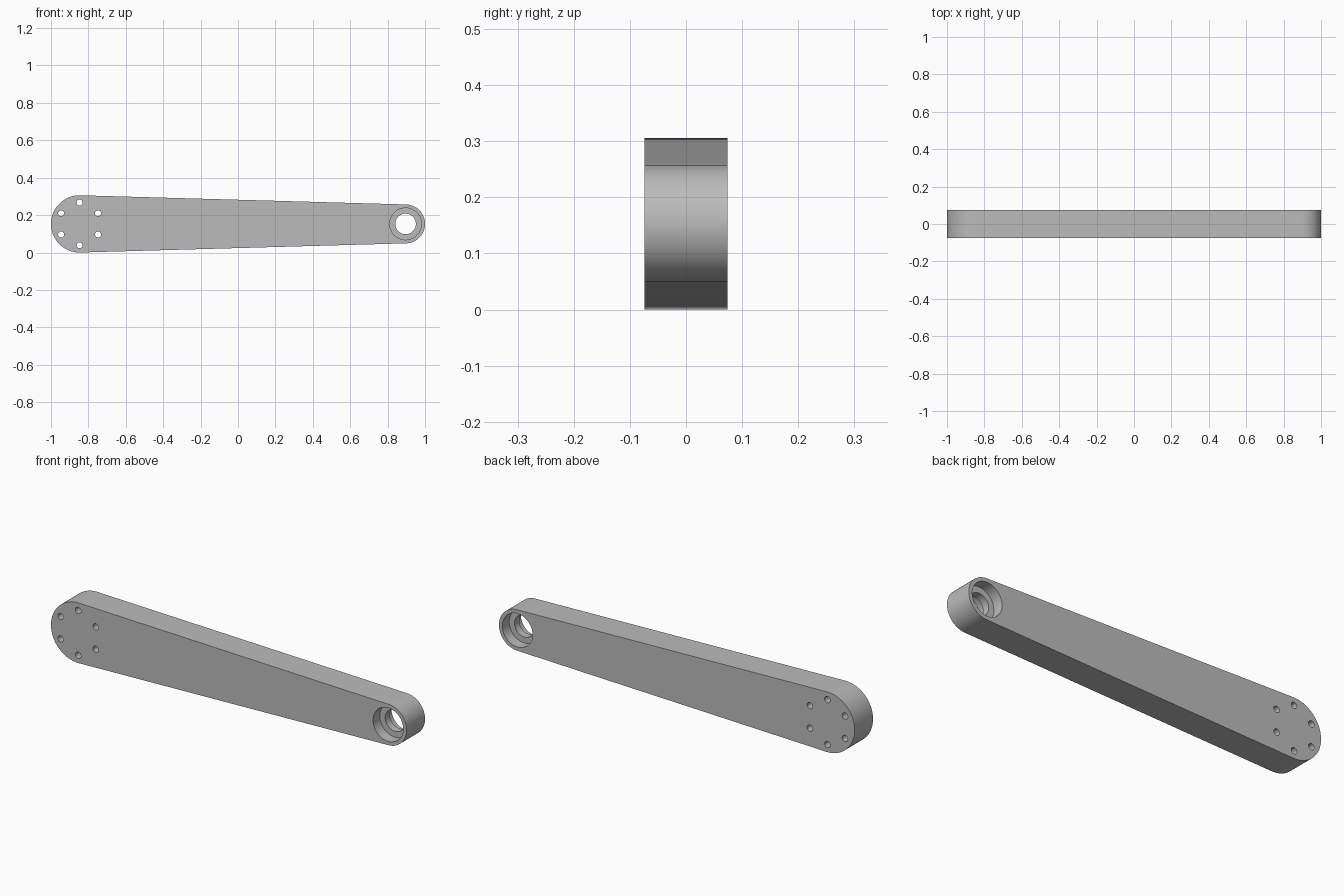
import bpy
import bmesh
from math import cos, sin, pi, radians

if "Cube" in bpy.data.objects:
    bpy.data.objects.remove(bpy.data.objects["Cube"])

HALF = 0.074            # half thickness of the arm
MID_Z = 0.153           # height of the centre line
BIG_X, BIG_R = -0.847, 0.153
SMALL_X, SMALL_R = 0.896, 0.104
POCKET_R, BORE_R, POCKET_DEPTH = 0.085, 0.055, 0.055
BOLT_RING, BOLT_R = 0.114, 0.016

grey = bpy.data.materials.new("plain_grey")
grey.use_nodes = True
colour = (0.5, 0.5, 0.5, 1)
grey.diffuse_color = colour
grey.node_tree.nodes["Principled BSDF"].inputs["Base Color"].default_value = colour


def arc(x, r, start, end, steps):
    """Points along an arc in the xz plane, from start to end angle."""
    angles = [start + (end - start) * i / steps for i in range(steps + 1)]
    return [(x + r * cos(a), MID_Z + r * sin(a)) for a in angles]


def extrude_outline(name, outline, y0, y1):
    """Prism of an xz outline between two depths."""
    bm = bmesh.new()
    face = bm.faces.new([bm.verts.new((x, y0, z)) for x, z in outline])
    new = bmesh.ops.extrude_face_region(bm, geom=[face])["geom"]
    moved = [v for v in new if isinstance(v, bmesh.types.BMVert)]
    bmesh.ops.translate(bm, vec=(0, y1 - y0, 0), verts=moved)
    bmesh.ops.recalc_face_normals(bm, faces=bm.faces)
    mesh = bpy.data.meshes.new(name)
    bm.to_mesh(mesh)
    bm.free()
    mesh.materials.append(grey)
    obj = bpy.data.objects.new(name, mesh)
    bpy.context.collection.objects.link(obj)
    return obj


def drill(obj, x, z, r, y0, y1, sides):
    """Cut a round hole through part of the thickness."""
    circle = [(x + r * cos(2 * pi * i / sides), z + r * sin(2 * pi * i / sides))
              for i in range(sides)]
    cutter = extrude_outline("hole_cutter", circle, y0, y1)
    cutter.hide_render = True
    mod = obj.modifiers.new("hole", "BOOLEAN")
    mod.operation = "DIFFERENCE"
    mod.solver = "EXACT"
    mod.object = cutter
    bpy.ops.object.modifier_apply(modifier=mod.name)
    bpy.data.objects.remove(cutter)


# Tapered arm with two rounded ends
outline = (arc(BIG_X, BIG_R, pi / 2, 3 * pi / 2, 48)
           + arc(SMALL_X, SMALL_R, -pi / 2, pi / 2, 48))
arm = extrude_outline("tapered_arm", outline, -HALF, HALF)
bpy.ops.object.select_all(action="DESELECT")
bpy.context.view_layer.objects.active = arm
arm.select_set(True)

# Stepped bearing bore: a through hole with a pocket on each side
OUT = HALF + 0.05
drill(arm, SMALL_X, MID_Z, BORE_R, -OUT, OUT, 64)
for side in (-1, 1):
    drill(arm, SMALL_X, MID_Z, POCKET_R, side * (HALF - POCKET_DEPTH), side * OUT, 64)

# Ring of six bolt holes
for i in range(6):
    a = pi / 2 + i * pi / 3
    drill(arm, BIG_X + BOLT_RING * cos(a), MID_Z + BOLT_RING * sin(a), BOLT_R, -OUT, OUT, 24)

bpy.ops.object.shade_smooth_by_angle(angle=radians(30))
